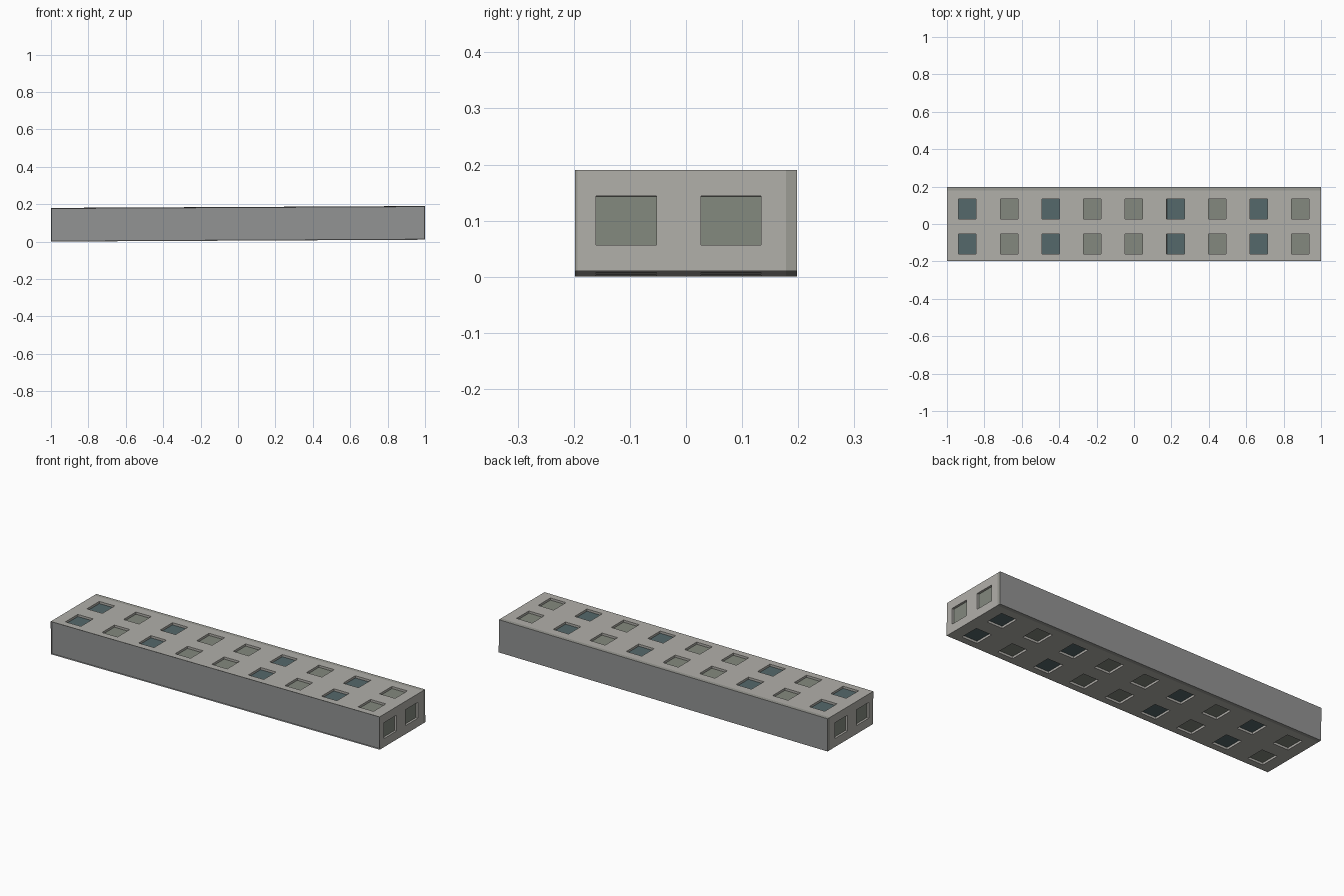
import bpy, bmesh
from mathutils import Matrix, Vector

if "Cube" in bpy.data.objects:
    bpy.data.objects.remove(bpy.data.objects["Cube"])

LENGTH, WIDTH, HEIGHT = 2.0, 0.396, 0.18
RECESS = 0.012
DARK_COLUMNS = {0, 2, 5, 7}
column_x = [-0.89 + 0.2225 * i for i in range(9)]
HALF_X, HALF_Z = 0.047, 0.0435
rows_y = [(-0.16, -0.053), (0.027, 0.134)]
STRIP_FRONT, STRIP_BACK = -0.193, 0.178


def material(name, rgb):
    mat = bpy.data.materials.new(name)
    mat.diffuse_color = (*rgb, 1)
    mat.use_nodes = True
    mat.node_tree.nodes["Principled BSDF"].inputs["Base Color"].default_value = mat.diffuse_color
    return mat


bm = bmesh.new()
bmesh.ops.create_cube(bm, size=1, matrix=Matrix.Diagonal((LENGTH, WIDTH, HEIGHT, 1)))


def cut(axis, pos):
    co, no = Vector(), Vector()
    co[axis], no[axis] = pos, 1
    bmesh.ops.bisect_plane(bm, geom=bm.verts[:] + bm.edges[:] + bm.faces[:],
                           plane_co=co, plane_no=no, dist=1e-6)


# Cut the block along all window edges (the underside is the top turned over)
for x in column_x:
    for s in (1, -1):
        for h in (HALF_X, -HALF_X):
            cut(0, s * x + h)
for y in [v for row in rows_y for v in row] + [STRIP_FRONT, STRIP_BACK]:
    cut(1, y)
for z in (-HALF_Z, HALF_Z):
    cut(2, z)
bm.normal_update()

# Sort faces into sides, edge strips, windows and plain wall
windows = {}
front = []
for f in bm.faces:
    c, n = f.calc_center_median(), f.normal.copy()
    if abs(n.y) > 0.5:
        f.material_index = 1
        if n.y < 0:
            front.append(f)
        continue
    if c.y < STRIP_FRONT or c.y > STRIP_BACK:
        f.material_index = 2
        continue
    row = next((i for i, (a, b) in enumerate(rows_y) if a < c.y < b), None)
    if row is None:
        continue
    if abs(n.x) > 0.5:
        if abs(c.z) < HALF_Z:
            windows.setdefault((n.x > 0, "end", row), (n, 3, []))[2].append(f)
    else:
        side = 1 if n.z > 0 else -1
        for i, x in enumerate(column_x):
            if abs(c.x - side * x) < HALF_X:
                mat = 4 if i in DARK_COLUMNS else 3
                windows.setdefault((side, i, row), (n, mat, []))[2].append(f)

# Sink each window into the wall
for n, mat, faces in windows.values():
    new = bmesh.ops.extrude_face_region(bm, geom=faces)["geom"]
    bmesh.ops.translate(bm, vec=-n * RECESS,
                        verts=[v for v in new if isinstance(v, bmesh.types.BMVert)])
    for f in new:
        if isinstance(f, bmesh.types.BMFace):
            f.material_index = mat
    bmesh.ops.delete(bm, geom=[f for f in faces if f.is_valid], context='FACES_ONLY')

# Shallow lip around the front side
bm.normal_update()
bmesh.ops.inset_region(bm, faces=front, thickness=0.003, depth=-0.005,
                       use_even_offset=True)

# Lay the block down with its slight lean
bmesh.ops.transform(bm, verts=bm.verts[:],
                    matrix=Matrix.Translation((0, 0, 0.095)) @ Matrix.Rotation(-0.005, 4, 'Y'))
bmesh.ops.recalc_face_normals(bm, faces=bm.faces[:])

mesh = bpy.data.meshes.new("windowed_block")
bm.to_mesh(mesh)
bm.free()
for name, rgb in [("wall", (0.44, 0.43, 0.40)), ("plain_side", (0.29, 0.295, 0.295)),
                  ("edge_strip", (0.33, 0.33, 0.30)), ("pale_window", (0.23, 0.25, 0.21)),
                  ("dark_window", (0.09, 0.138, 0.145))]:
    mesh.materials.append(material(name, rgb))
block = bpy.data.objects.new("windowed_block", mesh)
bpy.context.collection.objects.link(block)
